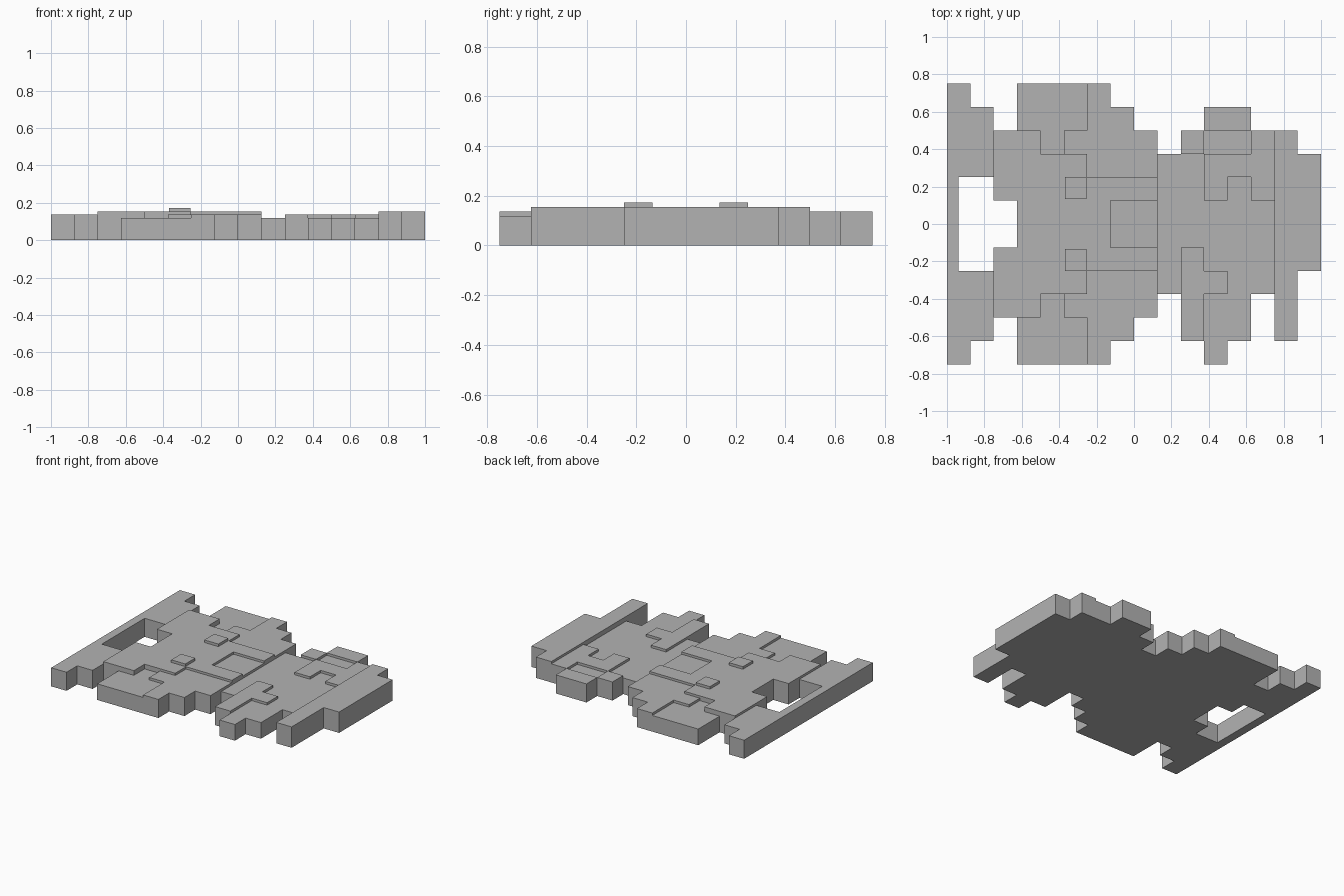
import bpy, bmesh

if "Cube" in bpy.data.objects:
    bpy.data.objects.remove(bpy.data.objects["Cube"])

S = 0.0625                       # layout cell size
LOW, MID, HIGH, TOP = 0.119, 0.137, 0.154, 0.173

grey = bpy.data.materials.new("mid_grey")
grey.diffuse_color = (0.45, 0.45, 0.45, 1)
grey.use_nodes = True
grey.node_tree.nodes["Principled BSDF"].inputs["Base Color"].default_value = grey.diffuse_color

cells = {}                       # (i, j) -> (part name, height)


def paint(part, height, *rects, mirror=False):
    """Lay rectangles (x0, x1, y0, y1) on the grid; later ones win."""
    rects = list(rects)
    if mirror:
        rects += [(a, b, -d, -c) for a, b, c, d in rects]
    for a, b, c, d in rects:
        for i in range(round(a / S), round(b / S)):
            for j in range(round(c / S), round(d / S)):
                cells[i, j] = (part, height)


# rear bar with a cut-out between it and the main body
paint("end_bar", MID, (-1, -0.9375, -0.75, 0.75))
paint("end_bar", MID, (-1, -0.875, 0.25, 0.75), (-0.875, -0.75, 0.25, 0.625), mirror=True)

# main body
paint("body", HIGH, (-0.625, 0.125, -0.375, 0.375), (-0.625, -0.375, -0.5, 0.5))
paint("body", HIGH, (-0.75, -0.625, 0.125, 0.5), mirror=True)

# stepped side panels
paint("side_panel", MID, (-0.25, 0.125, 0.25, 0.5), (-0.25, 0, 0.5, 0.625),
      (-0.25, -0.125, 0.625, 0.75), (-0.375, -0.25, 0.375, 0.5), mirror=True)

# low outer flaps
paint("side_flap", LOW, (-0.625, -0.25, 0.5, 0.75), (-0.5, -0.375, 0.375, 0.5), mirror=True)

# recess in the body
paint("body_recess", MID, (-0.125, 0.125, -0.125, 0.125))

# low plate on the other half
paint("low_plate", LOW, (0.125, 0.75, -0.375, 0.375), (0.375, 0.625, 0.375, 0.5),
      (0.375, 0.625, -0.625, -0.375), (0.375, 0.5, -0.75, -0.625))

# raised pieces on the low plate
paint("front_ridge", MID, (0.25, 0.375, -0.625, -0.125), (0.375, 0.5, -0.375, -0.25))
paint("back_ridge", MID, (0.375, 0.75, 0.25, 0.375), (0.375, 0.5, 0.125, 0.25),
      (0.625, 0.75, 0.125, 0.5))
paint("back_block", MID, (0.25, 0.375, 0.375, 0.5), (0.375, 0.625, 0.5, 0.625))

# tall bar at the far end
paint("tall_bar", HIGH, (0.75, 0.875, -0.625, 0.5), (0.875, 1, -0.25, 0.375))


def finish(name, bm):
    mesh = bpy.data.meshes.new(name)
    bm.to_mesh(mesh)
    bm.free()
    mesh.materials.append(grey)
    bpy.context.collection.objects.link(bpy.data.objects.new(name, mesh))


def build(part):
    """Top, underside and exposed walls of one part."""
    bm = bmesh.new()

    def quad(*pts):
        bm.faces.new([bm.verts.new(p) for p in pts])

    for (i, j), (name, h) in cells.items():
        if name != part:
            continue
        x0, x1, y0, y1 = i * S, (i + 1) * S, j * S, (j + 1) * S
        quad((x0, y0, h), (x1, y0, h), (x1, y1, h), (x0, y1, h))
        quad((x0, y1, 0), (x1, y1, 0), (x1, y0, 0), (x0, y0, 0))
        sides = [((0, -1), (x0, y0), (x1, y0)), ((1, 0), (x1, y0), (x1, y1)),
                 ((0, 1), (x1, y1), (x0, y1)), ((-1, 0), (x0, y1), (x0, y0))]
        for (di, dj), p, q in sides:
            low = cells.get((i + di, j + dj), ("", 0))[1]
            if low < h:
                quad((*p, low), (*q, low), (*q, h), (*p, h))
    bmesh.ops.remove_doubles(bm, verts=bm.verts, dist=1e-5)
    bmesh.ops.dissolve_limit(bm, angle_limit=0.01, verts=bm.verts, edges=bm.edges)
    finish(part, bm)


for part in sorted({name for name, _ in cells.values()}):
    build(part)

# two small raised studs
for label, side in (("front_stud", -1), ("back_stud", 1)):
    bm = bmesh.new()
    bmesh.ops.create_cube(bm, size=1)
    bmesh.ops.scale(bm, vec=(0.115, 0.115, TOP - HIGH), verts=bm.verts)
    bmesh.ops.translate(bm, vec=(-0.3125, side * 0.1925, (TOP + HIGH) / 2), verts=bm.verts)
    finish(label, bm)
